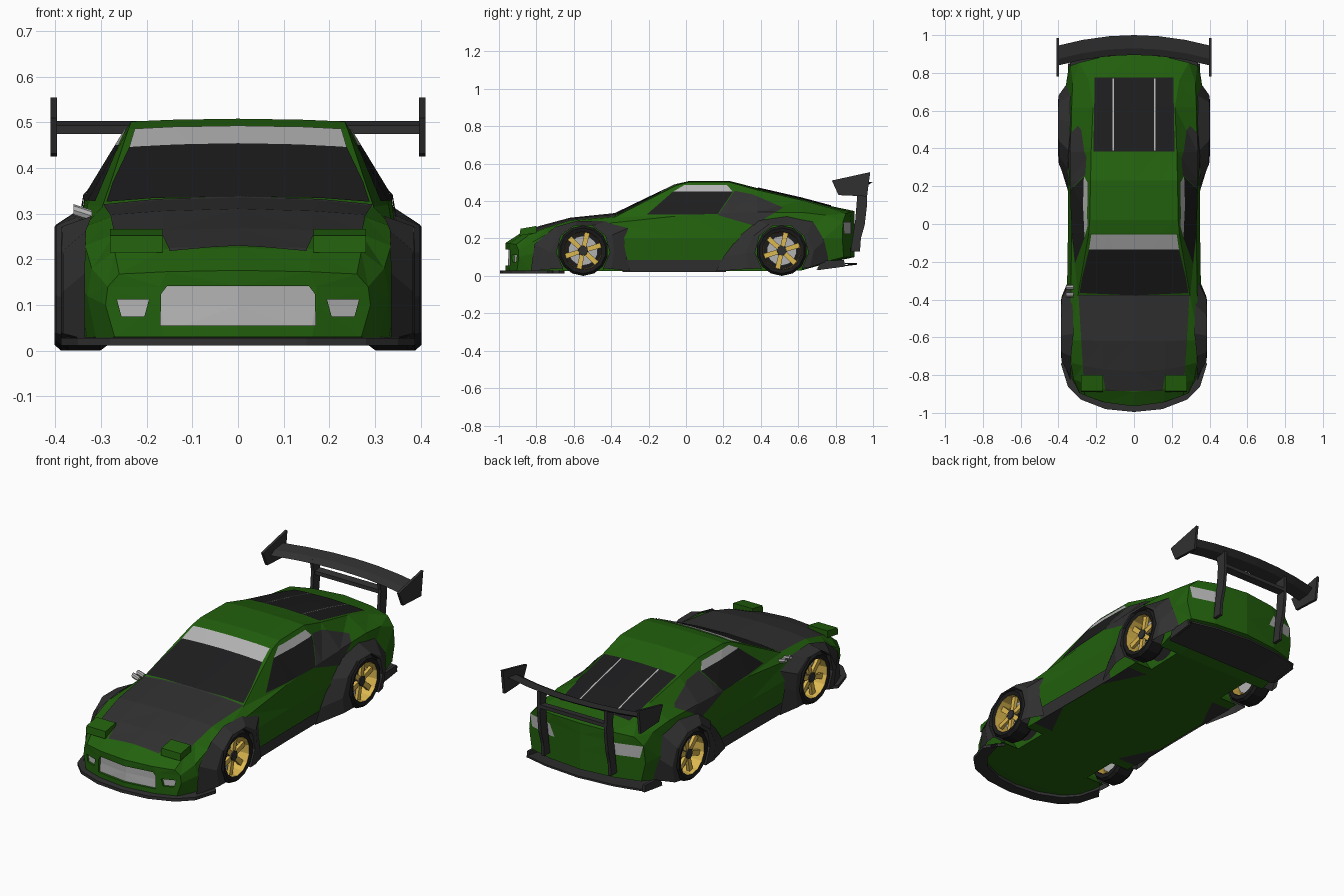
import bpy, bmesh
from math import sin, cos, pi, radians
from mathutils import Vector

if "Cube" in bpy.data.objects:
    bpy.data.objects.remove(bpy.data.objects["Cube"])

COL = {'green': (.016, .118, .004), 'dark': (.030, .030, .031), 'glass': (.012, .012, .013),
       'light': (.45, .45, .45), 'gold': (.72, .48, .08), 'rubber': (.011, .011, .011)}
MATS = {}
for k, c in COL.items():
    MATS[k] = bpy.data.materials.new(k)
    MATS[k].diffuse_color = (*c, 1)


def make(name, verts, faces, col, mirror=False, tris=False):
    me = bpy.data.meshes.new(name)
    me.from_pydata([tuple(v) for v in verts], [], faces)
    bm = bmesh.new()
    bm.from_mesh(me)
    bmesh.ops.remove_doubles(bm, verts=bm.verts, dist=1e-5)
    bmesh.ops.recalc_face_normals(bm, faces=bm.faces)
    if tris:
        bmesh.ops.triangulate(bm, faces=bm.faces)
    bm.to_mesh(me)
    bm.free()
    me.materials.append(MATS[col])
    ob = bpy.data.objects.new(name, me)
    bpy.context.collection.objects.link(ob)
    if mirror:
        ob.modifiers.new('mirror', 'MIRROR')
    return ob


def strip(rows, closed=False):
    """Quads between successive equal-length rows."""
    n = len(rows[0])
    faces = [(i * n + j, i * n + (j + 1) % n, (i + 1) * n + (j + 1) % n, (i + 1) * n + j)
             for i in range(len(rows) - 1) for j in range(n if closed else n - 1)]
    return [p for r in rows for p in r], faces


def place(axis, u, v, w):
    return [(w, u, v), (u, w, v), (u, v, w)][axis]


def prism(name, col, poly, axis, lo, hi, mirror=False):
    n = len(poly)
    v, f = strip([[place(axis, a, b, w) for a, b in poly] for w in (lo, hi)], True)
    return make(name, v, f + [tuple(range(n)), tuple(range(n, 2 * n))], col, mirror)


def lathe(name, col, prof, cy, cz, n, closed=False):
    """Revolve (x, radius) points round the wheel axle."""
    rows = [[(x, cy + r * sin(2 * pi * k / n), cz - r * cos(2 * pi * k / n)) for k in range(n)]
            for x, r in prof + (prof[:1] if closed else [])]
    return make(name, *strip(rows, True), col, True)


# Body shell: y, floor z, side (w, z), shoulder (w, z), top edge (w, z), centre z
ST = [(-.965, .03, .29, .10, .285, .14, .26, .168, .176),
      (-.89, .025, .33, .12, .32, .18, .27, .218, .225),
      (-.78, .025, .35, .15, .335, .23, .27, .255, .265),
      (-.62, .025, .36, .18, .34, .27, .275, .295, .308),
      (-.38, .025, .355, .20, .335, .285, .297, .315, .333),
      (-.05, .025, .35, .20, .33, .32, .24, .485, .492),
      (.02, .025, .35, .20, .33, .325, .234, .502, .508),
      (.23, .025, .35, .20, .335, .335, .23, .502, .508),
      (.38, .025, .355, .20, .335, .34, .227, .46, .47),
      (.62, .03, .36, .20, .33, .34, .217, .405, .415),
      (.78, .075, .36, .20, .325, .325, .24, .365, .372),
      (.90, .10, .345, .20, .335, .29, .29, .333, .347)]


def bow(x, y, z):
    k = (x / .36) ** 2
    return (x, y + .12 * k * min(1, max(0, (-y - .6) / .4)) - .07 * k * min(1, max(0, (y - .6) / .3)), z)


def section(s):
    y, zb, wm, zm, ws, zs, wt, zt, zc = s
    wb = wm - .02
    half = [(0, zb), (.6 * wb, zb), (wb, zb), (wm, zm), (ws, zs), (wt, zt),
            (.6 * wt, zt + .64 * (zc - zt)), (0, zc)]
    return [bow(x, y, z) for x, z in half + [(-x, z) for x, z in half[-2:0:-1]]]


def cap(s):
    y, zb, wm, zm, ws, zs, wt, zt, zc = s
    levels = [(wm - .02, zb, 0), (wm, zm, 0), (ws, zs, 0), (wt, zt, zc - zt)]
    return strip([[bow(f * w, y, z + d * (1 - f * f)) for f in (-1, -.6, 0, .6, 1)]
                  for w, z, d in levels])


V, F = strip([section(s) for s in ST], True)
for s in (ST[0], ST[-1]):
    v, f = cap(s)
    F += [tuple(i + len(V) for i in q) for q in f]
    V += v
body = make('body_shell', V, F, 'green', tris=True)
shell = body.data.copy()


# Panels: the shell trimmed to a convex outline seen along one axis
def patch(name, col, poly, axis, sign=0, off=.004):
    bm = bmesh.new()
    bm.from_mesh(shell)
    bm.normal_update()
    bad = [f for f in bm.faces if (f.normal[axis] * sign if sign else abs(f.normal[axis])) < .2]
    for v, d in [(v, v.normal * off) for v in bm.verts]:
        v.co += d
    bmesh.ops.delete(bm, geom=bad, context='FACES')
    c = sum((Vector(p) for p in poly), Vector((0, 0))) / len(poly)
    for a, b in zip(poly, poly[1:] + poly[:1]):
        a, b = Vector(a), Vector(b)
        n = Vector((b.y - a.y, a.x - b.x))
        if n.dot(a - c) < 0:
            n = -n
        bmesh.ops.bisect_plane(bm, geom=bm.verts[:] + bm.edges[:] + bm.faces[:], clear_outer=True,
                               plane_co=place(axis, a.x, a.y, 0), plane_no=place(axis, n.x, n.y, 0))
    me = bpy.data.meshes.new(name)
    bm.to_mesh(me)
    bm.free()
    me.materials.clear()
    me.materials.append(MATS[col])
    bpy.context.collection.objects.link(bpy.data.objects.new(name, me))


def sym(half):
    return half + [(-x, y) for x, y in reversed(half) if x]


patch('hood', 'dark', sym([(.268, -.8), (.294, -.375)]), 2, 1, .003)
patch('hood_nose', 'dark', sym([(.15, -.885), (.165, -.8)]), 2, 1, .003)
patch('windscreen', 'glass', sym([(0, -.378), (.288, -.365), (.274, -.28), (.238, -.135)]), 2, 1, .003)
patch('sun_strip', 'light', sym([(.238, -.135), (.226, -.055)]), 2, 1, .003)
patch('rear_window', 'glass', sym([(.215, .385), (.208, .775)]), 2, 1)
patch('side_windows', 'glass', [(-.21, .328), (-.07, .45), (.25, .45), (.17, .33)], 0)
patch('side_window_strips', 'light', [(-.07, .45), (-.01, .485), (.22, .485), (.25, .45)], 0)
patch('quarter_panels', 'dark', [(.17, .325), (.26, .455), (.36, .435), (.52, .365), (.36, .27)], 0)
patch('side_skirts', 'dark', [(-.34, .0), (.22, .0), (.2, .085), (-.34, .085)], 0, 0, .006)
for s in (1, -1):
    patch('rear_window_line', 'light', [(s * .106, .39), (s * .114, .39), (s * .114, .77), (s * .106, .77)],
          2, 1, .006)
    patch('tail_light', 'light', [(s * .16, .225), (s * .32, .225), (s * .335, .288), (s * .19, .288)], 1, 1)
    patch('front_floor_panel', 'dark', [(s * .34, -.39), (s * .34, -.15), (s * .22, -.39)], 2, -1)
    patch('rear_floor_panel', 'dark', [(s * .34, .36), (s * .34, .12), (s * .22, .36)], 2, -1)

# Pop-up headlight covers
prism('headlight_cover', 'green', [(-.89, .215), (-.885, .252), (-.80, .267), (-.80, .23)], 0, .165, .28, True)

# Bumper openings and wheel wells, cut from the body
GRILLE = sym([(.17, .055), (.168, .125), (.155, .142)])
INTAKE = [(.205, .075), (.255, .075), (.265, .112), (.195, .112)]
cutters = [prism('cut', 'dark', GRILLE, 1, -1.1, -.91)]
patch('grille', 'light', GRILLE, 1, -1, -.015)
for s in (1, -1):
    poly = [(s * x, z) for x, z in INTAKE]
    cutters.append(prism('cut', 'dark', poly, 1, -1.1, -.86))
    patch('side_intake', 'light', poly, 1, -1, -.012)
    for cy in (-.55, .512):
        circle = [(cy + .148 * cos(k * pi / 8), .135 + .148 * sin(k * pi / 8)) for k in range(16)]
        cutters.append(prism('cut', 'dark', circle, 0, s * .23, s * .5))
for c in cutters:
    m = body.modifiers.new('cut', 'BOOLEAN')
    m.operation, m.solver, m.object = 'DIFFERENCE', 'EXACT', c
bpy.context.view_layer.update()
cut_mesh = bpy.data.meshes.new_from_object(body.evaluated_get(bpy.context.evaluated_depsgraph_get()))
body.modifiers.clear()
body.data = cut_mesh
for c in cutters:
    bpy.data.objects.remove(c)


# Wide wheel-arch flares
def flare(name, cy, xo, outer):
    n = len(outer)
    ang = [radians(222 - 264 * k / (n - 1)) for k in range(n)]
    ring = [(cy + .143 * cos(a), .135 + .143 * sin(a)) for a in ang]
    rows = [[(.31, y, z) for y, z in ring], [(xo, y, z) for y, z in ring],
            [(xo - .004, y + .3 * (o[1] - y), z + .12 * (o[2] - z)) for (y, z), o in zip(ring, outer)], outer]
    make(name, *strip(rows), 'dark', True)


flare('front_flare', -.55, .387, [(.335, -.83, .025), (.335, -.81, .17), (.333, -.70, .262), (.32, -.58, .295),
      (.325, -.43, .292), (.343, -.31, .255), (.354, -.33, .16), (.348, -.30, .025)])
flare('rear_flare', .512, .402, [(.345, .16, .025), (.347, .20, .10), (.347, .29, .22), (.335, .38, .30),
      (.332, .54, .32), (.335, .68, .29), (.35, .75, .20), (.34, .76, .08)])

# Wheels
for pos, cy, x in (('front', -.55, .387), ('rear', .512, .402)):
    lathe(pos + '_tyre', 'rubber', [(x - .005, .102), (x, .122), (x - .015, .135), (x - .085, .135),
          (x - .1, .124), (x - .1, .102)], cy, .135, 14, True)
    lathe(pos + '_rim', 'gold', [(x - .005, .102), (x - .06, .098), (x - .1, .1)], cy, .135, 14)
    lathe(pos + '_brake_disc', 'light', [(x - .058, 0), (x - .058, .08), (x - .07, .08), (x - .07, 0)], cy, .135, 14)
    lathe(pos + '_hub', 'dark', [(x - .022, 0), (x - .022, .026), (x - .06, .03)], cy, .135, 8)
    lathe(pos + '_wheel_well', 'rubber', [(.234, 0), (.234, .1)], cy, .135, 14)
    for k in range(6):
        a = k * pi / 3 + .3
        poly = [(cy + u * cos(a) - v * sin(a), .135 + u * sin(a) + v * cos(a))
                for u, v in [(.018, -.012), (.098, -.014), (.098, .014), (.018, .012)]]
        prism(pos + '_spoke', 'gold', poly, 0, x - .045, x - .028, True)

# Front splitter lip and rear diffuser
lip = [(0, -.995), (.15, -.98), (.28, -.93), (.35, -.86), (.387, -.74), (.36, -.71)]
lip = [(-x, y) for x, y in lip[:0:-1]] + lip
rows = [[(x * f, y + d, z) for x, y in lip]
        for f, d, z in ((1, 0, .012), (1, 0, .028), (.88, .06, .03), (.88, .06, .012), (1, 0, .012))]
make('front_splitter', *strip(rows), 'dark')
plate = [[(x, y - .05 * (x / .34) ** 2 * (y > .8), z + dz) for x in (-.34, -.2, 0, .2, .34)]
         for y, z, dz in ((.69, .032, 0), (.915, .06, 0), (.915, .06, .01), (.69, .032, .01), (.69, .032, 0))]
make('diffuser', *strip(plate), 'dark')
prism('diffuser_fin', 'dark', [(.70, .03), (.85, .05), (.845, .085), (.72, .08)], 0, .335, .35, True)

# Rear wing with end plates, struts and cross bar
foil = [(.895, .474), (.93, .493), (1.0, .503), (.965, .48)]
rows = [[(x, y - .055 * (x / .4) ** 2, z) for y, z in foil] for x in (-.4, -.27, -.13, 0, .13, .27, .4)]
make('wing_blade', *strip(rows, True), 'dark')
prism('wing_end_plate', 'dark', [(.78, .51), (.985, .555), (.968, .425), (.815, .432)], 0, .396, .41, True)
prism('wing_strut', 'dark', [(.90, .485), (.965, .49), (.968, .38), (.955, .27), (.935, .2), (.93, .13),
      (.88, .13), (.905, .3), (.915, .42)], 0, .19, .207, True)
prism('wing_cross_bar', 'dark', [(.925, .395), (.965, .40), (.965, .42), (.925, .415)], 0, -.2, .2)

# Twin exhaust tips through the left front wing
for y in (-.375, -.335):
    rows = [[(x, y + r * cos(k * pi / 4), z + r * sin(k * pi / 4)) for k in range(8)]
            for x, z, r in ((-.32, .295, .013), (-.36, .308, .013), (-.36, .308, .009), (-.34, .302, .009))]
    make('exhaust_tip', *strip(rows, True), 'light')

for m in bpy.data.materials:
    if m.users and not m.is_grease_pencil:
        m.use_nodes = True
        m.node_tree.nodes["Principled BSDF"].inputs["Base Color"].default_value = m.diffuse_color
